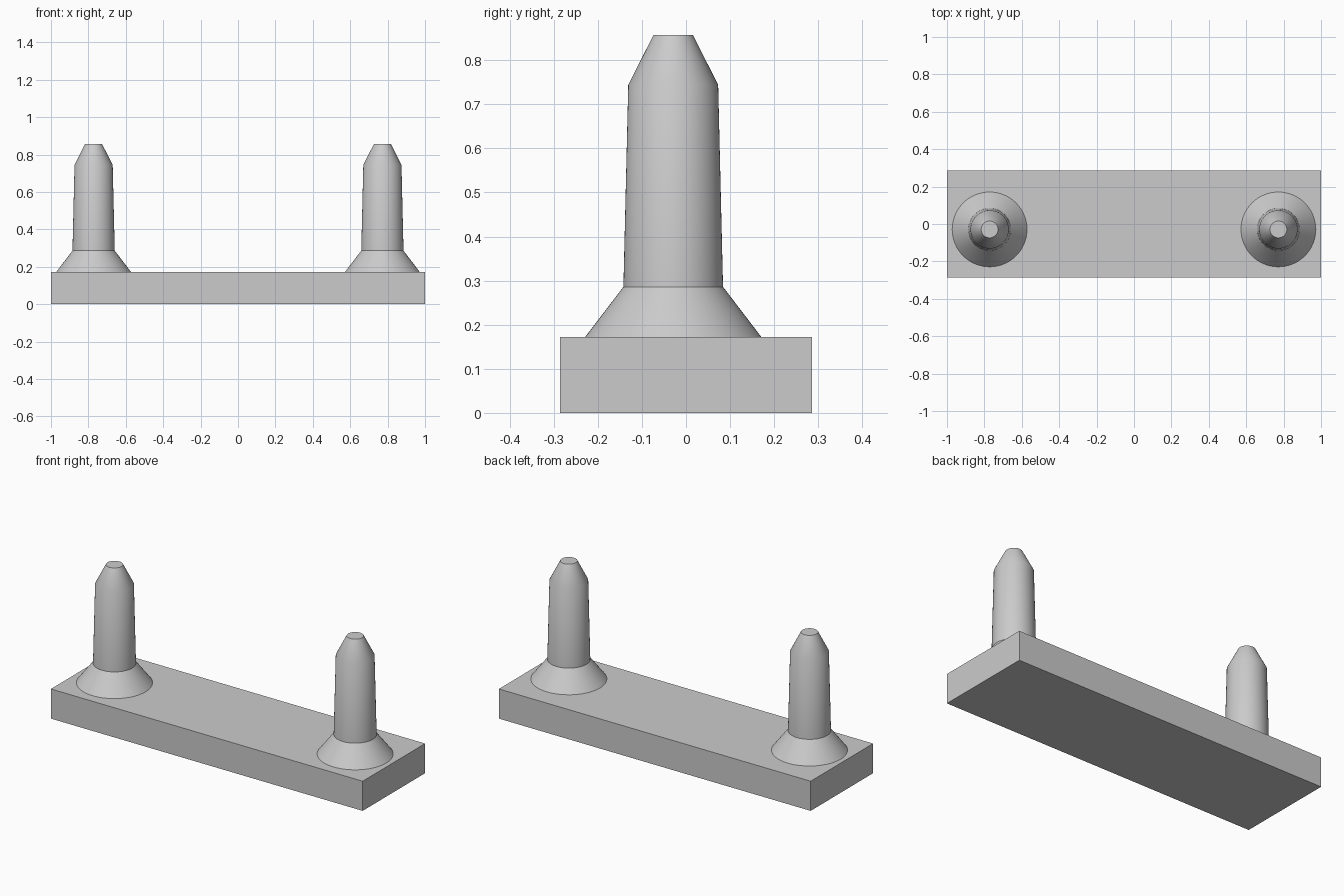
import bpy
import bmesh
import math

old = bpy.data.objects.get("Cube")
if old:
    bpy.data.objects.remove(old, do_unlink=True)

# Single grey material
GREY = (0.6, 0.6, 0.6, 1.0)
grey = bpy.data.materials.new("plain_grey")
grey.use_nodes = True
grey.diffuse_color = GREY
grey.node_tree.nodes["Principled BSDF"].inputs["Base Color"].default_value = GREY

PLATE_TOP = 0.172
PIN_X, PIN_Y = 0.772, -0.029
SEGMENTS = 64

# Base plate
bpy.ops.mesh.primitive_cube_add(size=1, location=(0, 0, PLATE_TOP / 2))
plate = bpy.context.object
plate.name = "base_plate"
plate.scale = (2.0, 0.572, PLATE_TOP)
bpy.ops.object.transform_apply(location=False, rotation=False, scale=True)
plate.data.materials.append(grey)

# Pin outline as (radius, height): flared foot, tapered shaft, blunt tip
PROFILE = [(0.2, PLATE_TOP), (0.113, 0.286), (0.102, 0.744), (0.045, 0.857)]


def make_pin(name, x):
    bm = bmesh.new()
    rings = []
    for radius, height in PROFILE:
        ring = bmesh.ops.create_circle(bm, segments=SEGMENTS, radius=radius)["verts"]
        for v in ring:
            v.co.z = height
        rings.append(ring)
    for low, high in zip(rings, rings[1:]):
        for i in range(SEGMENTS):
            j = (i + 1) % SEGMENTS
            bm.faces.new((low[i], low[j], high[j], high[i]))
    bm.faces.new(rings[0])
    bm.faces.new(rings[-1])
    bmesh.ops.recalc_face_normals(bm, faces=bm.faces)
    mesh = bpy.data.meshes.new(name)
    bm.to_mesh(mesh)
    bm.free()
    mesh.materials.append(grey)
    pin = bpy.data.objects.new(name, mesh)
    pin.location = (x, PIN_Y, 0)
    bpy.context.collection.objects.link(pin)
    bpy.ops.object.select_all(action="DESELECT")
    pin.select_set(True)
    bpy.context.view_layer.objects.active = pin
    bpy.ops.object.shade_smooth_by_angle(angle=math.radians(30))


# Left and right pins
for side, sign in (("left", 1), ("right", -1)):
    make_pin(side + "_pin", sign * PIN_X)
